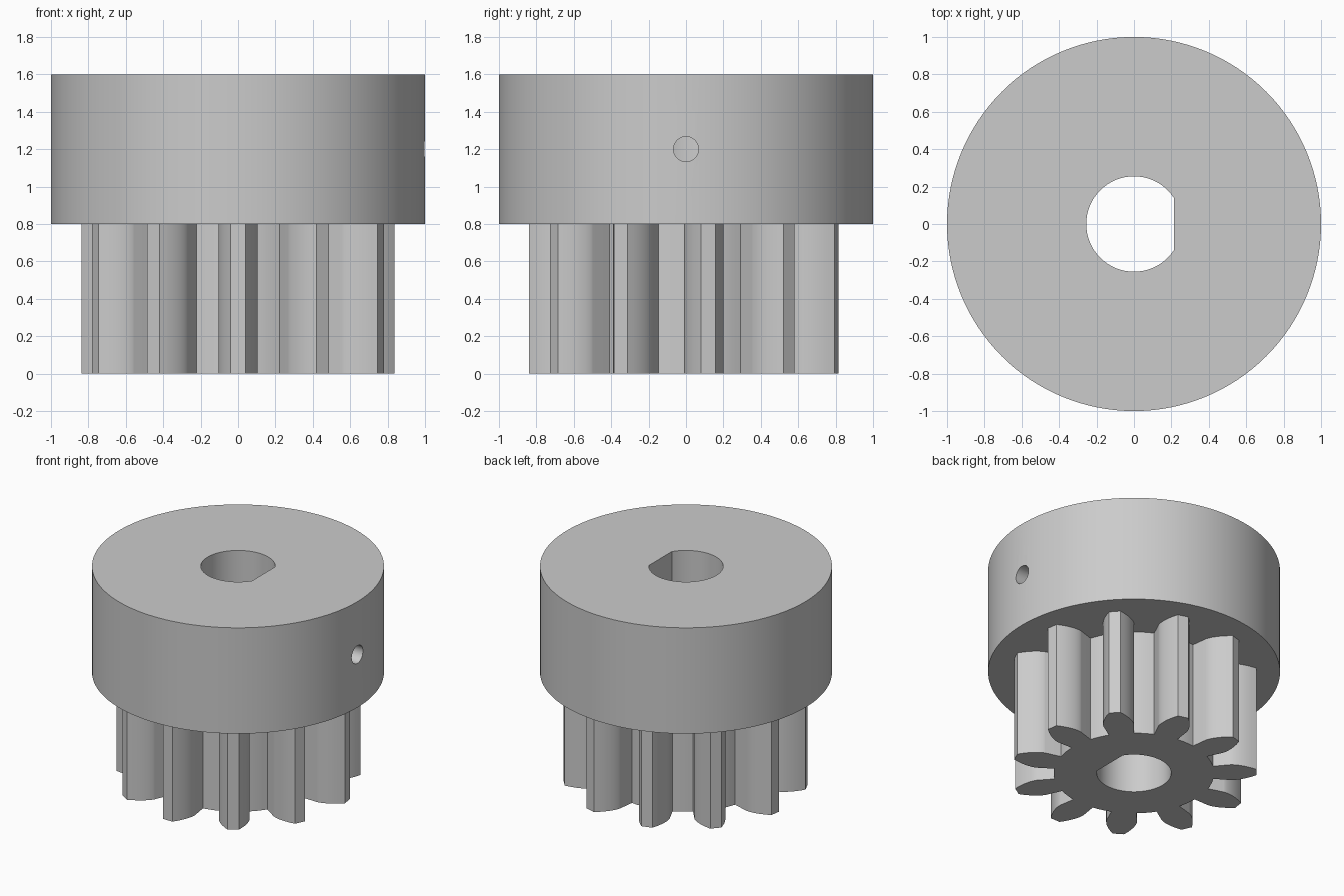
import bpy, bmesh
from math import sin, cos, tan, pi, radians, sqrt, acos, asin

cube = bpy.data.objects.get("Cube")
if cube:
    bpy.data.objects.remove(cube, do_unlink=True)

TEETH = 11
TIP_R = 0.84
MODULE = 2 * TIP_R / (TEETH + 2)
PITCH_R = MODULE * TEETH / 2
ROOT_R = PITCH_R - 1.25 * MODULE
BASE_R = PITCH_R * cos(radians(20))
HUB_R, HUB_Z, TOP_Z = 1.0, 0.8, 1.6
BORE_R, FLAT_X = 0.255, 0.215

metal = bpy.data.materials.new("grey metal")
metal.use_nodes = True
grey = (0.6, 0.6, 0.6, 1)
metal.diffuse_color = grey
metal.node_tree.nodes["Principled BSDF"].inputs["Base Color"].default_value = grey


def polar(r, a):
    return r * cos(a), r * sin(a)


def prism(name, outline, z0, z1):
    """Extrude a closed 2D outline from z0 to z1."""
    bm = bmesh.new()
    face = bm.faces.new([bm.verts.new((x, y, z0)) for x, y in outline])
    side = bmesh.ops.extrude_face_region(bm, geom=[face])["geom"]
    top = [v for v in side if isinstance(v, bmesh.types.BMVert)]
    bmesh.ops.translate(bm, verts=top, vec=(0, 0, z1 - z0))
    bmesh.ops.recalc_face_normals(bm, faces=bm.faces)
    mesh = bpy.data.meshes.new(name)
    bm.to_mesh(mesh)
    bm.free()
    mesh.materials.append(metal)
    obj = bpy.data.objects.new(name, mesh)
    bpy.context.collection.objects.link(obj)
    return obj


def circle(r, count):
    return [polar(r, 2 * pi * i / count) for i in range(count)]


def combine(target, tool, operation):
    """Apply a boolean and discard the tool object."""
    mod = target.modifiers.new(tool.name, 'BOOLEAN')
    mod.operation, mod.solver, mod.object = operation, 'EXACT', tool
    bpy.context.view_layer.objects.active = target
    bpy.ops.object.modifier_apply(modifier=mod.name)
    bpy.data.objects.remove(tool, do_unlink=True)


def involute(r):
    a = acos(min(1, BASE_R / r))
    return tan(a) - a


# Tooth flank as (radius, half angle): radial below the base circle, involute above
half_base = pi / (2 * TEETH) + involute(PITCH_R)
flank = [(ROOT_R, half_base)]
STEPS = 10
for i in range(STEPS + 1):
    r = BASE_R + (TIP_R - BASE_R) * (i / STEPS) ** 2
    flank.append((r, half_base - involute(r)))

# Gear outline, with one tooth pointing to the front
gear_outline = []
pitch = 2 * pi / TEETH
for t in range(TEETH):
    mid = -pi / 2 + t * pitch
    gear_outline += [polar(r, mid - h) for r, h in flank]
    gear_outline += [polar(r, mid + h) for r, h in reversed(flank)]
    gap = pitch - 2 * half_base
    gear_outline += [polar(ROOT_R, mid + half_base + gap * k / 4) for k in range(1, 4)]

# Hub fused with the toothed pinion
body = prism("pinion_with_hub", circle(HUB_R, 128), HUB_Z, TOP_Z)
combine(body, prism("teeth", gear_outline, 0, HUB_Z + 0.1), 'UNION')

# D-shaped shaft bore
half = acos(FLAT_X / BORE_R)
arc = [polar(BORE_R, half + (2 * pi - 2 * half) * i / 56) for i in range(57)]
combine(body, prism("bore", arc, -0.1, TOP_Z + 0.1), 'DIFFERENCE')

# Set-screw hole running from the left side into the bore flat
screw = prism("screw_hole", circle(0.067, 32), 0.1, HUB_R + 0.1)
screw.rotation_euler.y = pi / 2
screw.location.z = (HUB_Z + TOP_Z) / 2
bpy.context.view_layer.update()
combine(body, screw, 'DIFFERENCE')

bpy.ops.object.select_all(action='DESELECT')
body.select_set(True)
bpy.context.view_layer.objects.active = body
bpy.ops.object.shade_smooth_by_angle(angle=radians(25))
